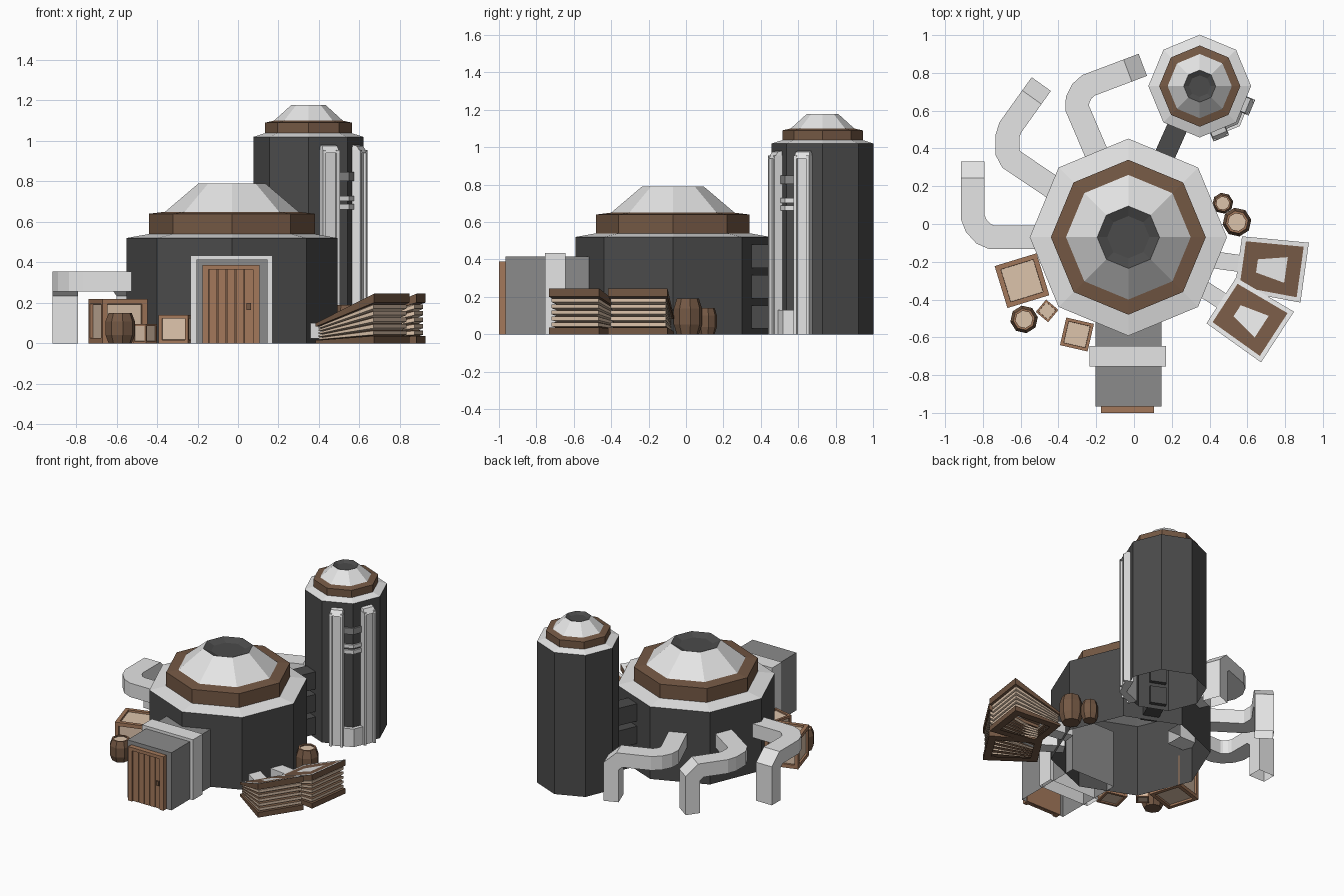
import bpy, bmesh, math
from mathutils import Vector, Matrix

if "Cube" in bpy.data.objects:
    bpy.data.objects.remove(bpy.data.objects["Cube"])

COLS = {"dark_grey": (0.07, 0.07, 0.07), "light_grey": (0.78, 0.78, 0.78), "mid_grey": (0.26, 0.26, 0.26),
        "dark_brown": (0.175, 0.098, 0.058), "wood": (0.37, 0.19, 0.105), "cream": (0.72, 0.55, 0.41)}
MATS = []
for n, c in COLS.items():
    m = bpy.data.materials.new(n)
    m.diffuse_color = (*c, 1)
    m.use_nodes = True
    m.node_tree.nodes["Principled BSDF"].inputs["Base Color"].default_value = m.diffuse_color
    MATS.append(m)
DARK, LIGHT, MID, BROWN, WOOD, CREAM = range(6)


def finish(name, bm, M=Matrix()):
    bmesh.ops.recalc_face_normals(bm, faces=bm.faces)
    me = bpy.data.meshes.new(name)
    bm.to_mesh(me)
    bm.free()
    me.transform(M)
    for m in MATS:
        me.materials.append(m)
    ob = bpy.data.objects.new(name, me)
    bpy.context.collection.objects.link(ob)
    return ob


def place(x, y, deg=0, z=0):
    return Matrix.Translation((x, y, z)) @ Matrix.Rotation(math.radians(deg), 4, 'Z')


def loft(name, rings, mats, M=Matrix()):
    """Skin between point rings; mats = start cap, one per band, end cap (None = open)."""
    bm = bmesh.new()
    vs = [[bm.verts.new(p) for p in r] for r in rings]
    for ring, m in ((vs[0], mats[0]), (vs[-1], mats[-1])):
        if m is not None:
            bm.faces.new(ring).material_index = m
    n = len(vs[0])
    for a, b, m in zip(vs, vs[1:], mats[1:-1]):
        for i in range(n):
            j = (i + 1) % n
            bm.faces.new((a[i], a[j], b[j], b[i])).material_index = m
    return finish(name, bm, M)


def lathe(name, prof, mats, M, n=8):
    rings = [[(r * math.cos(2 * math.pi * i / n), r * math.sin(2 * math.pi * i / n), z)
              for i in range(n)] for r, z in prof]
    return loft(name, rings, mats, M)


def box(name, x, y, z, mat, M=Matrix(), closed=True):
    rings = [[(x[0], y[0], h), (x[1], y[0], h), (x[1], y[1], h), (x[0], y[1], h)] for h in z]
    return loft(name, rings, [mat if closed else None, mat, mat], M)


def sweep(name, pts, w, h, mat, ends=True):
    """Square duct along a path with mitred bends."""
    pts = [Vector(p) for p in pts]
    frames, flat = [], None
    for a, b in zip(pts, pts[1:]):
        t = (b - a).normalized()
        if math.hypot(t.x, t.y) > 0.01:
            flat = Vector((t.x, t.y, 0)).normalized()
        s = Vector((-flat.y, flat.x, 0))
        frames.append((s, t.cross(s)))
    rings = []
    for i, p in enumerate(pts):
        f, g = frames[max(i - 1, 0)], frames[min(i, len(frames) - 1)]
        s, u = [(a + b) / (1 + a.dot(b)) for a, b in zip(f, g)]
        rings.append([p + s * w / 2 * a + u * h / 2 * b for a, b in ((1, 1), (-1, 1), (-1, -1), (1, -1))])
    cap = mat if ends else None
    return loft(name, rings, [cap] + [mat] * (len(rings) - 1) + [cap])


# Main round house and tall tower, open underneath
SHELL = [None, DARK, LIGHT, BROWN, BROWN, LIGHT, DARK, DARK]
lathe("house", [(.522, 0), (.522, .52), (.41, .54), (.41, .64), (.33, .65), (.165, .79), (.112, .768)],
      SHELL, place(-0.03, -0.07))
lathe("tower", [(.272, 0), (.272, 1.02), (.215, 1.038), (.215, 1.09), (.17, 1.10), (.085, 1.177), (.057, 1.163)],
      SHELL, place(0.348, 0.73))

# Three beams linking house and tower
for i in range(3):
    z = 0.03 + 0.1625 * i
    box("link_beam", (0.42, 0.66), (-0.055, 0.055), (z, z + 0.125), DARK, place(-0.03, -0.07, 66))

# Ducts that leave the house and drop to the ground
DUCTS = [[(-0.4, -0.07), (-0.78, -0.07), (-0.853, 0.01), (-0.853, 0.28)],
         [(-0.38, 0.16), (-0.67, 0.355), (-0.67, 0.49), (-0.52, 0.70)],
         [(-0.18, 0.33), (-0.31, 0.635), (-0.265, 0.725), (0.0, 0.825)]]
for d in DUCTS:
    d = [Vector((*p, 0.305)) for p in d]
    path = [d[0]]
    for p, q, r in zip(d, d[1:], d[2:]):
        path += [q + (p - q).normalized() * 0.025, q + (r - q).normalized() * 0.025]
    k = d[-1] - (d[-1] - d[-2]).normalized() * 0.055
    e = d[-1].xy
    sweep("duct", path + [k, (*e, 0.255), (*e, 0)], 0.125, 0.1, LIGHT, False)

# Entrance porch, collar and door
box("porch", (-0.205, 0.145), (-0.965, -0.45), (0, 0.415), MID, closed=False)
box("porch_collar", (-0.235, 0.17), (-0.755, -0.645), (0, 0.435), LIGHT, closed=False)
box("door_inside", (-0.175, 0.105), (-0.962, -0.956), (0, 0.388), WOOD)
box("door_post_left", (-0.175, -0.145), (-1.0, -0.96), (0, 0.388), WOOD)
box("door_post_right", (0.075, 0.105), (-1.0, -0.96), (0, 0.388), WOOD)
box("door_lintel", (-0.145, 0.075), (-1.0, -0.96), (0.365, 0.388), WOOD)
box("door_back", (-0.145, 0.075), (-0.975, -0.96), (0, 0.365), BROWN)
for i in range(5):
    x = -0.145 + 0.044 * i
    box("door_plank", (x + 0.002, x + 0.042), (-0.988, -0.97), (0, 0.365), WOOD)
box("door_handle", (0.043, 0.065), (-0.997, -0.985), (0.165, 0.198), BROWN)

# Vertical rails on the tower with clamps around the corner between them
for deg in (-67.5, -22.5):
    M = place(0.348, 0.73, deg)
    for s in (-1, 1):
        y = sorted((s * 0.045, s * 0.028))
        box("rail_edge", (0.23, 0.297), y, (0, 0.955), LIGHT, M)
    box("rail_web", (0.23, 0.282), (-0.03, 0.03), (0, 0.94), LIGHT, M)
    loft("rail_cap", [[(0.23, -.045, .94), (0.299, -.045, .94), (0.299, .045, .94), (0.23, .045, .94)],
                      [(0.23, -.04, .985), (0.275, -.04, .975), (0.275, .04, .975), (0.23, .04, .985)]],
         [LIGHT] * 3, M)


def corner(r, z):
    out = []
    for deg, dist in ((-67.5, r * math.cos(math.pi / 8)), (-45, r), (-22.5, r * math.cos(math.pi / 8))):
        t = math.radians(deg)
        out.append((0.348 + dist * math.cos(t), 0.73 + dist * math.sin(t), z))
    return out


for z, h in ((0.825, 0.045), (0.715, 0.025), (0.675, 0.028)):
    sweep("rail_clamp", corner(0.271, z), 0.025, h, LIGHT if h < 0.04 else MID)
sweep("rail_foot", corner(0.275, 0.065), 0.045, 0.13, LIGHT)


# Bellows: tapering pleated wedges with a nozzle into the house, open underneath
def bellows(M):
    L = 0.355

    def ring(inset, t):
        out = []
        for x, s in ((0, -1), (L, -1), (L, 1), (0, 1)):
            xx = min(max(x, inset), L - inset)
            w = 0.144 + 0.016 * xx / L - inset
            if inset >= 0.1:
                w += 0.06 * (xx / L - 0.5)
            out.append((xx, s * w, t * (0.10 + 0.145 * xx / L)))
        return out
    rings, mats = [ring(0.05, 0), ring(0, 0), ring(0, 0.15)], [None, BROWN, BROWN]
    n, step = 5, 0.67 / 5
    for i in range(n):
        t = 0.15 + i * step
        rings += [ring(0.03, t), ring(0.01, t + 0.2 * step), ring(0.01, t + 0.8 * step)]
        mats += [BROWN, BROWN if i == 0 else CREAM, CREAM]
    rings += [ring(0.03, 0.82), ring(0, 0.82), ring(0, 1), ring(0.024, 1), ring(0.1, 1)]
    mats += [CREAM, BROWN, BROWN, LIGHT, BROWN, LIGHT]
    loft("bellows", rings, mats, M)
    box("bellows_nozzle", (-0.16, 0.02), (-0.045, 0.045), (0.025, 0.1), LIGHT, M)


bellows(place(0.552, -0.208, -8))
bellows(place(0.462, -0.405, -33))


# Barrels
def barrel(x, y, r, h):
    lathe("barrel", [(r * .78, 0), (r, h * .28), (r, h * .72), (r * .78, h), (r * .62, h), (r * .62, h - .008)],
          [BROWN, BROWN, BROWN, BROWN, WOOD, BROWN, CREAM], place(x, y, 10))


barrel(0.47, 0.11, 0.056, 0.14)
barrel(0.545, 0.01, 0.077, 0.19)
barrel(-0.582, -0.505, 0.074, 0.15)


# Crates with recessed panels
def crate(x, y, s, h, deg):
    bm = bmesh.new()
    bmesh.ops.create_cube(bm, size=1)
    bmesh.ops.scale(bm, vec=(s, s, h), verts=bm.verts)
    panels = list(bm.faces)
    for f in panels:
        f.material_index = WOOD
    bmesh.ops.inset_individual(bm, faces=panels, thickness=s * 0.16, depth=0)
    # second inset makes the step down to the panel
    bmesh.ops.inset_individual(bm, faces=panels, thickness=0.001, depth=-0.06 * s)
    for f in panels:
        f.material_index = CREAM
    finish("crate", bm, place(x, y, deg, h / 2))


crate(-0.593, -0.3, 0.232, 0.22, 17)
crate(-0.302, -0.585, 0.15, 0.14, -13)
crate(-0.46, -0.46, 0.085, 0.095, -40)
